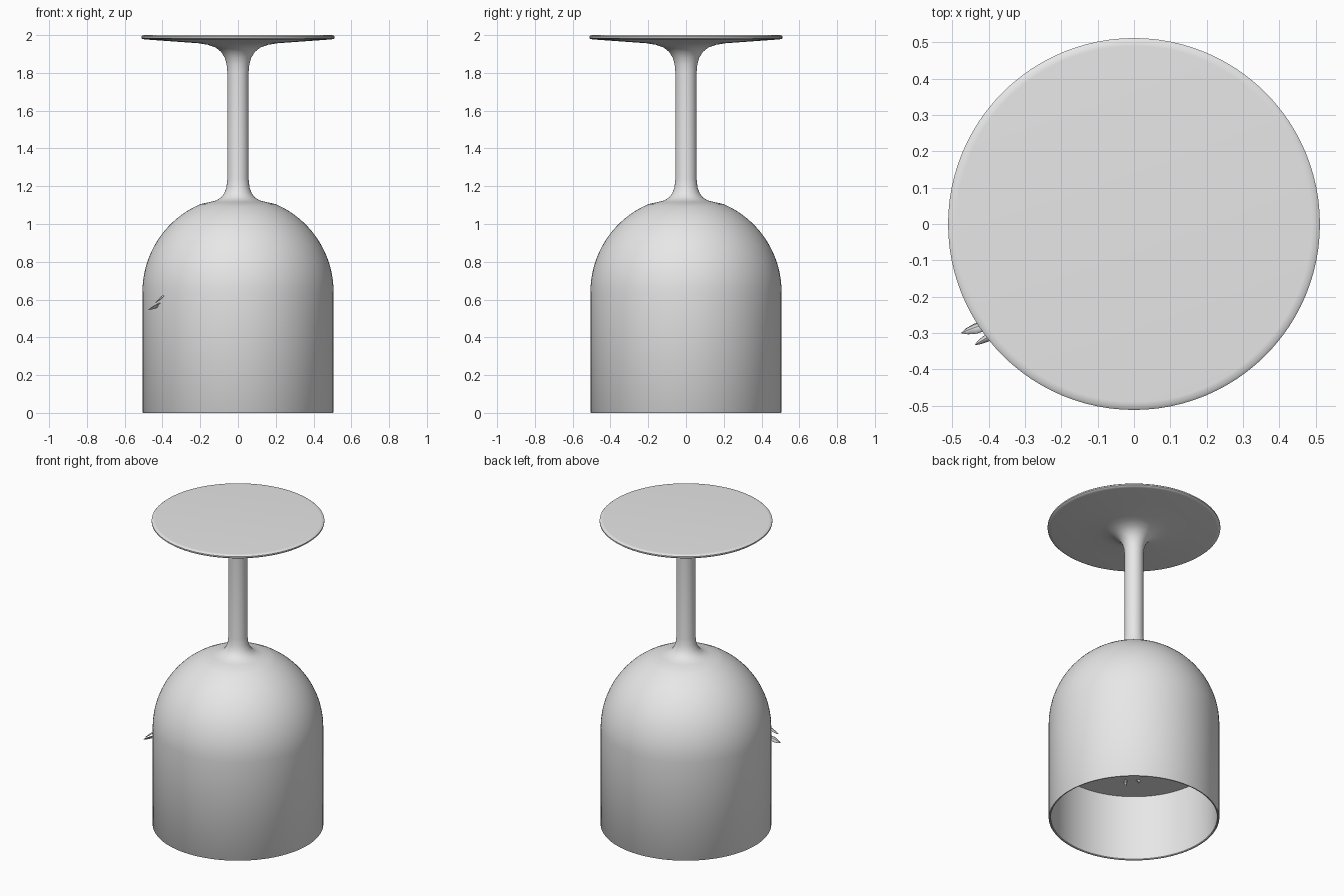
import bpy, bmesh
from math import sin, cos, pi, radians
from mathutils import Vector

cube = bpy.data.objects.get("Cube")
if cube:
    bpy.data.objects.remove(cube)

grey = bpy.data.materials.new("pale_grey")
grey.use_nodes = True
COLOUR = (0.8, 0.8, 0.8, 1)
grey.diffuse_color = COLOUR
grey.node_tree.nodes["Principled BSDF"].inputs["Base Color"].default_value = COLOUR


def add_object(name, bm, angle=40):
    bmesh.ops.remove_doubles(bm, verts=bm.verts, dist=0.0002)
    bmesh.ops.recalc_face_normals(bm, faces=bm.faces)
    mesh = bpy.data.meshes.new(name)
    bm.to_mesh(mesh)
    bm.free()
    mesh.materials.append(grey)
    obj = bpy.data.objects.new(name, mesh)
    bpy.context.collection.objects.link(obj)
    bpy.ops.object.select_all(action='DESELECT')
    obj.select_set(True)
    bpy.context.view_layer.objects.active = obj
    bpy.ops.object.shade_smooth_by_angle(angle=radians(angle))
    return obj


def lathe(name, profile, steps=96):
    """Spin a list of (radius, height) points about the z axis."""
    bm = bmesh.new()
    verts = [bm.verts.new((r, 0, z)) for r, z in profile]
    edges = [bm.edges.new(pair) for pair in zip(verts, verts[1:])]
    bmesh.ops.spin(bm, geom=verts + edges, cent=(0, 0, 0), axis=(0, 0, 1),
                   angle=2 * pi, steps=steps, use_merge=True)
    return add_object(name, bm)


def dome(radius, centre, start, end, count=20):
    """Arc points; angles in degrees above the horizontal."""
    angles = [radians(start + (end - start) * i / count) for i in range(count + 1)]
    return [(radius * cos(a), centre + radius * sin(a)) for a in angles]


# Upturned glass: inner wall, rim, bowl, stem and foot in one profile
SHOULDER = 0.64
inner = dome(0.493, SHOULDER, 90, 0)
outer = dome(0.506, SHOULDER, 0, 67)
neck = [(0.15, 1.116), (0.115, 1.125), (0.09, 1.14), (0.072, 1.163),
        (0.061, 1.195), (0.056, 1.24)]
foot = [(0.056, 1.8), (0.06, 1.845), (0.07, 1.88), (0.09, 1.912), (0.12, 1.935),
        (0.16, 1.949), (0.21, 1.957), (0.35, 1.967), (0.49, 1.977), (0.505, 1.979),
        (0.512, 1.985), (0.512, 1.993), (0.505, 1.999), (0.49, 2.0), (0, 1.997)]
lathe("glass", inner + [(0.493, 0.004), (0.497, 0), (0.503, 0), (0.506, 0.004)]
      + outer + neck + foot)

# Filling held in the bowl, with a flat face toward the opening
lathe("filling", [(0, 0.43), (0.492, 0.43)] + dome(0.492, SHOULDER, 0, 90))


def leaf(name, base, tip, width, side):
    """Folded, pointed blade running from base to tip."""
    base, tip, side = Vector(base), Vector(tip), Vector(side).normalized()
    fold = (tip - base).cross(side).normalized() * width * 0.35
    bm = bmesh.new()
    rows = []
    for t, w in ((0, 0.3), (0.3, 0.9), (0.6, 1), (0.85, 0.6), (1, 0.08)):
        mid = base.lerp(tip, t)
        rows.append([bm.verts.new(mid + side * width * w * s + fold * w * (1 - abs(s)))
                     for s in (-1, 0, 1)])
    for a, b in zip(rows, rows[1:]):
        for i in range(2):
            bm.faces.new((a[i], a[i + 1], b[i + 1], b[i]))
    obj = add_object(name, bm, 20)
    solid = obj.modifiers.new("thickness", 'SOLIDIFY')
    solid.thickness = 0.004


# Small sprig poking through the side of the bowl
leaf("lower_leaf", (-0.38, -0.27, 0.59), (-0.475, -0.3, 0.548), 0.017, (0.2, -0.8, 0.6))
leaf("upper_leaf", (-0.36, -0.29, 0.645), (-0.437, -0.333, 0.585), 0.015, (0.7, -0.4, 0.6))


def twig(name, start, end, radius):
    start, end = Vector(start), Vector(end)
    bm = bmesh.new()
    bmesh.ops.create_cone(bm, cap_ends=True, segments=8, radius1=radius,
                          radius2=radius, depth=(end - start).length)
    turn = (end - start).to_track_quat('Z', 'Y')
    for v in bm.verts:
        v.co = turn @ v.co + (start + end) / 2
    add_object(name, bm)


# Stalk ends showing below the filling
twig("long_stalk", (-0.15, -0.25, 0.46), (-0.16, -0.27, 0.405), 0.009)
twig("short_stalk", (-0.19, -0.22, 0.45), (-0.22, -0.21, 0.422), 0.009)
